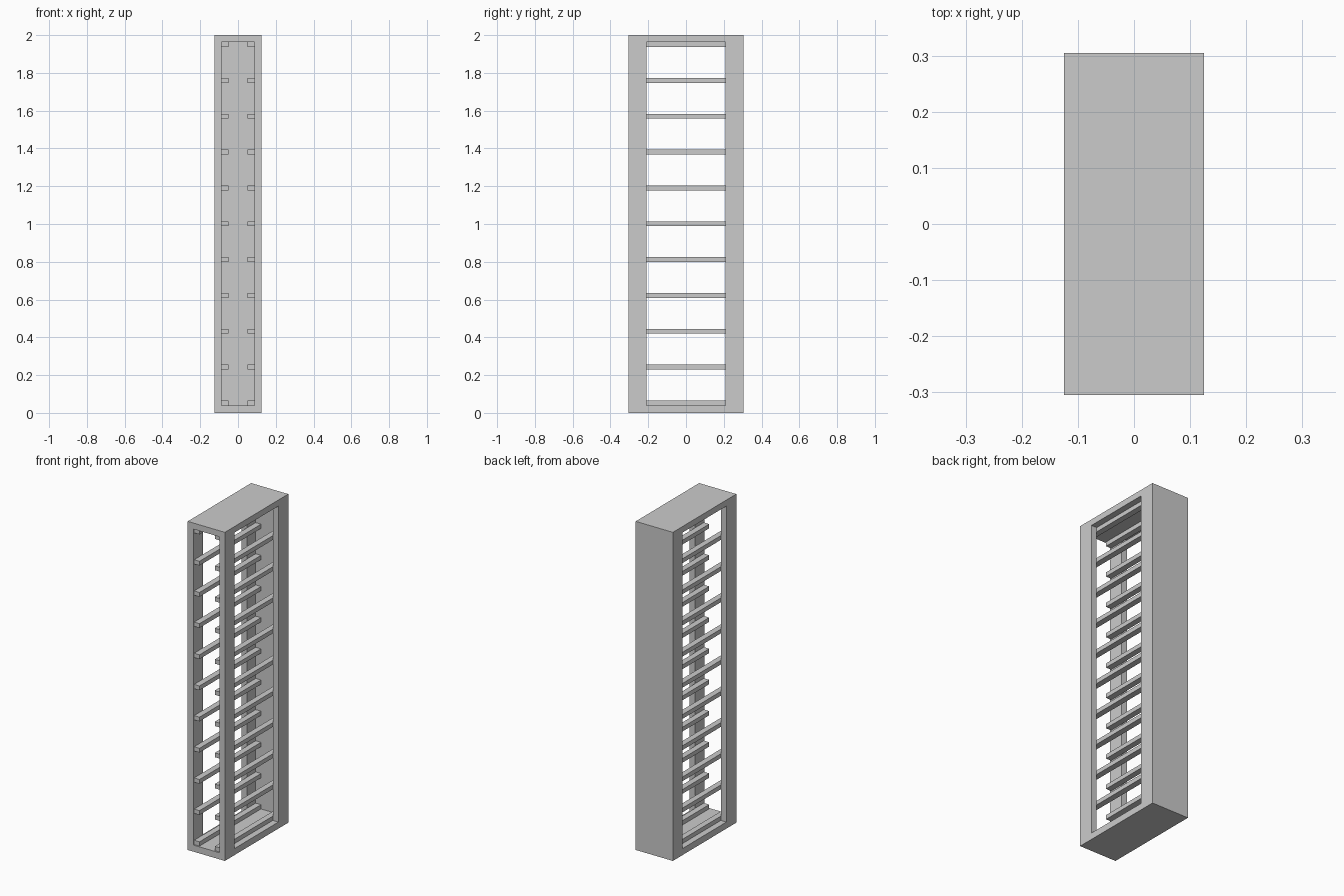
import bpy, bmesh

if "Cube" in bpy.data.objects:
    bpy.data.objects.remove(bpy.data.objects["Cube"])

W, D, H = 0.125, 0.305, 2.0      # half width, half depth, height
IX = 0.0875                      # inner face of the side walls
OY = 0.21                        # half depth of the side openings
Z0, Z1 = 0.04, 1.963             # inner floor and ceiling
BACK = 0.295                     # inner face of the back panel


def mesh_object(name, bm):
    bmesh.ops.recalc_face_normals(bm, faces=bm.faces[:])
    me = bpy.data.meshes.new(name)
    bm.to_mesh(me)
    bm.free()
    ob = bpy.data.objects.new(name, me)
    bpy.context.collection.objects.link(ob)
    return ob


def add_box(bm, lo, hi):
    verts = bmesh.ops.create_cube(bm, size=1)["verts"]
    for v in verts:
        for i in range(3):
            v.co[i] = lo[i] if v.co[i] < 0 else hi[i]


def box(name, lo, hi):
    bm = bmesh.new()
    add_box(bm, lo, hi)
    return mesh_object(name, bm)


# Solid case, hollowed from the front and through both sides
case = box("cabinet_case", (-W, -D, 0), (W, D, H))
cutters = [
    box("front_cavity_cutter", (-IX, -D - 0.1, Z0), (IX, BACK, Z1)),
    box("side_opening_cutter", (-W - 0.1, -OY, Z0), (W + 0.1, OY, Z1)),
]
bpy.context.view_layer.objects.active = case
for c in cutters:
    mod = case.modifiers.new(c.name, "BOOLEAN")
    mod.operation = "DIFFERENCE"
    mod.solver = "EXACT"
    mod.object = c
    bpy.ops.object.modifier_apply(modifier=mod.name)
for c in cutters:
    bpy.data.objects.remove(c, do_unlink=True)

# Eleven pairs of shelf rails along the side walls
RAIL_W, RAIL_H, COUNT = 0.036, 0.026, 11
step = (Z1 - RAIL_H - Z0) / (COUNT - 1)
for side, s in (("left", -1), ("right", 1)):
    xs = sorted((s * IX, s * (IX - RAIL_W)))
    for i in range(COUNT):
        z = Z0 + i * step
        box(f"{side}_shelf_rail_{i + 1}",
            (xs[0], -0.297, z), (xs[1], BACK, z + RAIL_H))
